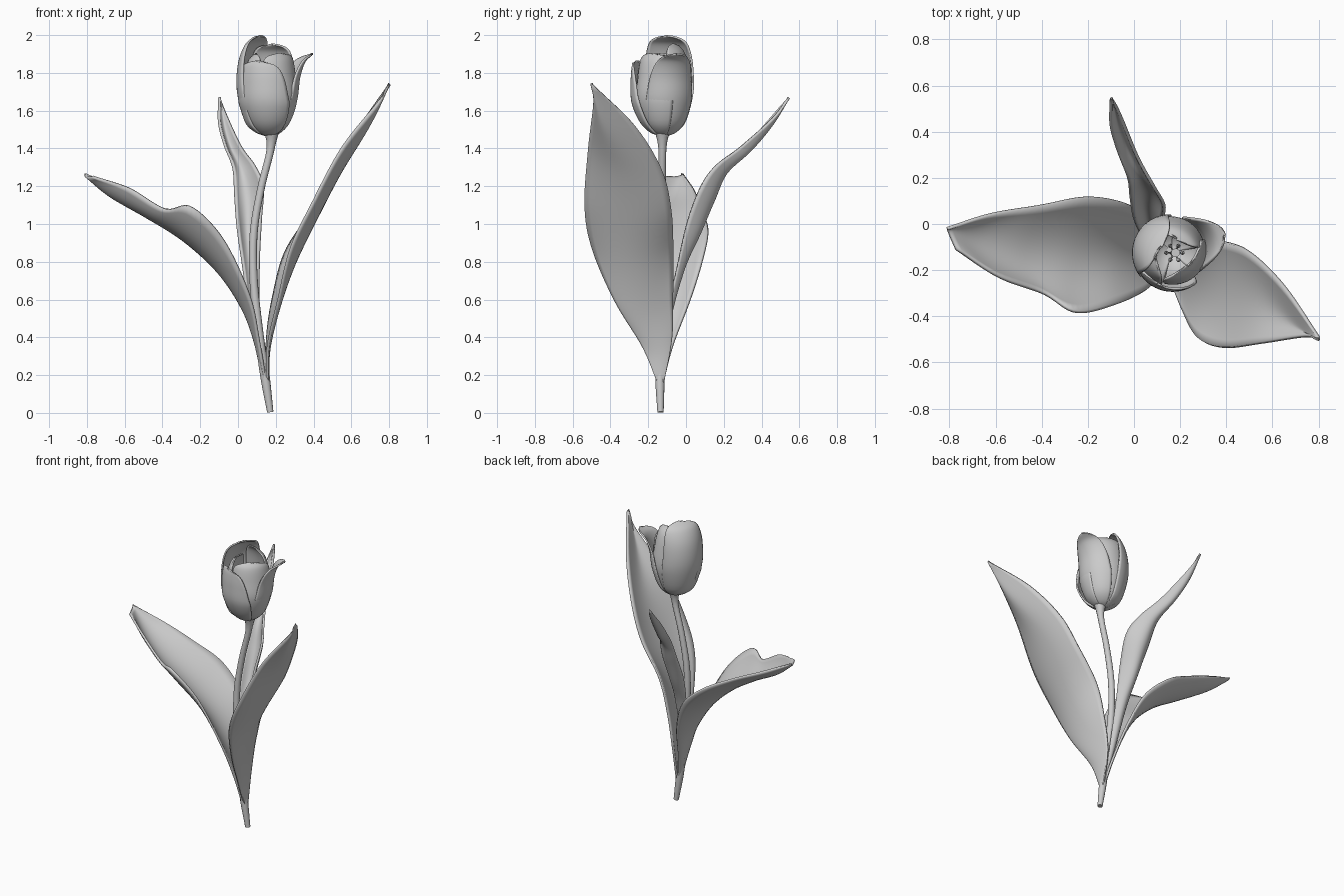
import bpy, math
from mathutils import Vector


def spline(pts, t):
    """Catmull-Rom point at t (0..1) along pts."""
    pts = [Vector(p) for p in pts]
    pts = [2 * pts[0] - pts[1]] + pts + [2 * pts[-1] - pts[-2]]
    n = len(pts) - 3
    i = min(int(t * n), n - 1)
    f = t * n - i
    a, b, c, d = pts[i:i + 4]
    return 0.5 * (2 * b + (c - a) * f + (2 * a - 5 * b + 4 * c - d) * f * f
                  + (3 * b - a - 3 * c + d) * f ** 3)


def sheet(name, fn, rows, cols, thick):
    """Smooth thickened sheet from fn(t, u), t in 0..1 and u in -1..1."""
    verts = [fn(i / rows, 2 * j / cols - 1) for i in range(rows + 1) for j in range(cols + 1)]
    w = cols + 1
    faces = [(i * w + j, i * w + j + 1, (i + 1) * w + j + 1, (i + 1) * w + j)
             for i in range(rows) for j in range(cols)]
    me = bpy.data.meshes.new(name)
    me.from_pydata(verts, [], faces)
    me.shade_smooth()
    ob = bpy.data.objects.new(name, me)
    bpy.context.collection.objects.link(ob)
    m = ob.modifiers.new("thickness", "SOLIDIFY")
    m.thickness, m.offset = thick, 0
    return ob


def tube(name, pts, radius, scales):
    """Round tube along pts with a varying radius."""
    cu = bpy.data.curves.new(name, "CURVE")
    cu.dimensions = "3D"
    cu.bevel_depth, cu.bevel_resolution, cu.use_fill_caps = radius, 4, True
    sp = cu.splines.new("POLY")
    n = 8 * (len(pts) - 1)
    sp.points.add(n)
    for k in range(n + 1):
        sp.points[k].co = (*spline(pts, k / n), 1)
        sp.points[k].radius = spline([(s, 0, 0) for s in scales], k / n).x
    sp.use_smooth = True
    ob = bpy.data.objects.new(name, cu)
    bpy.context.collection.objects.link(ob)


def leaf(name, left, mid, right):
    """Leaf lofted through two edge rails and a midrib."""
    def fn(t, u):
        l, m, r = (spline(p, t) for p in (left, mid, right))
        return m + (r - l) * u / 2 + ((l + r) / 2 - m) * u * u
    sheet(name, fn, 48, 14, 0.014)


# Stem, swelling under the flower
tube("stem", [(.171, -.135, .004), (.142, -.138, .2), (.112, -.135, .42), (.083, -.13, .7),
              (.083, -.128, .95), (.12, -.126, 1.18), (.165, -.125, 1.36), (.176, -.125, 1.43),
              (.178, -.125, 1.48)],
     .021, [.8, 1.2, 1.1, 1.05, 1, .95, .95, 1.2, 1.8])

# Left leaf, wide and drooping
leaf("left_leaf",
     [(.15, -.125, .16), (.115, -.075, .35), (.06, .02, .6), (-.03, .085, .81), (-.2, .115, .97),
      (-.4, .08, 1.08), (-.62, .042, 1.18), (-.81, -.02, 1.268)],
     [(.138, -.137, .16), (.097, -.12, .35), (.03, -.125, .54), (-.1, -.14, .74), (-.28, -.16, .91),
      (-.48, -.13, 1.035), (-.67, -.085, 1.145), (-.80, -.04, 1.25)],
     [(.147, -.152, .16), (.11, -.205, .38), (.06, -.28, .62), (-.08, -.345, .92), (-.25, -.38, 1.09),
      (-.39, -.3, 1.08), (-.58, -.23, 1.19), (-.77, -.11, 1.25)])

# Right leaf, tall and broad
leaf("right_leaf",
     [(.155, -.15, .16), (.16, -.235, .36), (.215, -.38, .6), (.28, -.495, .87), (.39, -.535, 1.1),
      (.55, -.515, 1.4), (.745, -.485, 1.65), (.80, -.5, 1.745)],
     [(.158, -.135, .16), (.165, -.15, .34), (.21, -.23, .54), (.295, -.28, .78), (.42, -.31, 1.04),
      (.54, -.34, 1.27), (.68, -.41, 1.5), (.80, -.497, 1.74)],
     [(.155, -.118, .16), (.155, -.075, .4), (.19, -.07, .63), (.255, -.07, .86), (.4, -.08, 1.08),
      (.51, -.13, 1.29), (.65, -.27, 1.52), (.80, -.49, 1.735)])

# Back leaf, narrow and twisting
leaf("back_leaf",
     [(.13, -.14, .2), (.065, -.105, .5), (.03, -.045, .76), (0, .03, .97), (-.015, .12, 1.15),
      (-.025, .2, 1.3), (-.07, .32, 1.42), (-.1, .43, 1.54), (-.098, .542, 1.67)],
     [(.135, -.125, .2), (.088, -.085, .5), (.07, -.01, .77), (.06, .07, .95), (.06, .145, 1.13),
      (.03, .21, 1.27), (-.03, .34, 1.39), (-.075, .45, 1.52), (-.098, .543, 1.67)],
     [(.145, -.12, .2), (.11, -.1, .5), (.11, -.04, .8), (.12, .01, 1.02), (.13, .08, 1.2),
      (.087, .16, 1.31), (.015, .29, 1.41), (-.055, .46, 1.56), (-.094, .545, 1.668)])

# Petals: direction, half-width angle, height, belly scale, upper and tip radius, tip bluntness
CX, CY, CZ = .163, -.12, 1.47
petals = {
    "outer_petal_back": (155, 68, .525, 1.0, .155, .05, 3.2),
    "outer_petal_front": (-114, 72, .39, 1.0, .166, .15, 2.2),
    "outer_petal_right": (17, 62, .43, .92, .165, .24, 2.2),
    "inner_petal_back": (70, 62, .48, .9, .13, .06, 4),
    "inner_petal_front": (-42, 62, .43, .88, .13, .09, 6),
    "inner_petal_left": (195, 60, .43, .86, .13, .07, 4),
}
for name, (ang, half, h, s, upper, tip, blunt) in petals.items():
    belly = .162 * s
    prof = [(.015, 0, 0), (.07 * s, 0, .05 * .43 / h), (.122 * s, 0, .18 * .43 / h),
            (belly, 0, .45), (upper, 0, .72), (.6 * upper + .4 * tip, 0, .91), (tip, 0, 1)]

    def fn(t, u):
        t = math.sin(t * math.pi / 2)
        p = spline(prof, t)
        w = math.radians(half) * max(1 - t ** blunt, 0) ** .5
        a0 = math.radians(ang)
        a = a0 + u * w
        # Above the belly the cup keeps its curvature and the petal just leans
        curve = p.x if t < .5 else belly
        lean, r = p.x - curve, curve + .006 * u
        return Vector((CX + lean * math.cos(a0) + r * math.cos(a),
                       CY + lean * math.sin(a0) + r * math.sin(a), CZ + h * p.z))
    sheet(name, fn, 36, 18, 0.01)

# Pistil and stamens inside the cup
tube("pistil", [(.175, -.125, 1.48), (.178, -.125, 1.57), (.18, -.125, 1.66)], .016, [1, .9, 1.2])
for k in range(6):
    a = k * math.pi / 3
    c, s = math.cos(a), math.sin(a)
    tube(f"stamen_{k + 1}", [(.175 + r * c, -.125 + r * s, z) for r, z in
                             ((.015, 1.48), (.03, 1.57), (.035, 1.6), (.04, 1.67))],
         .008, [.5, .5, 1.1, .5])
